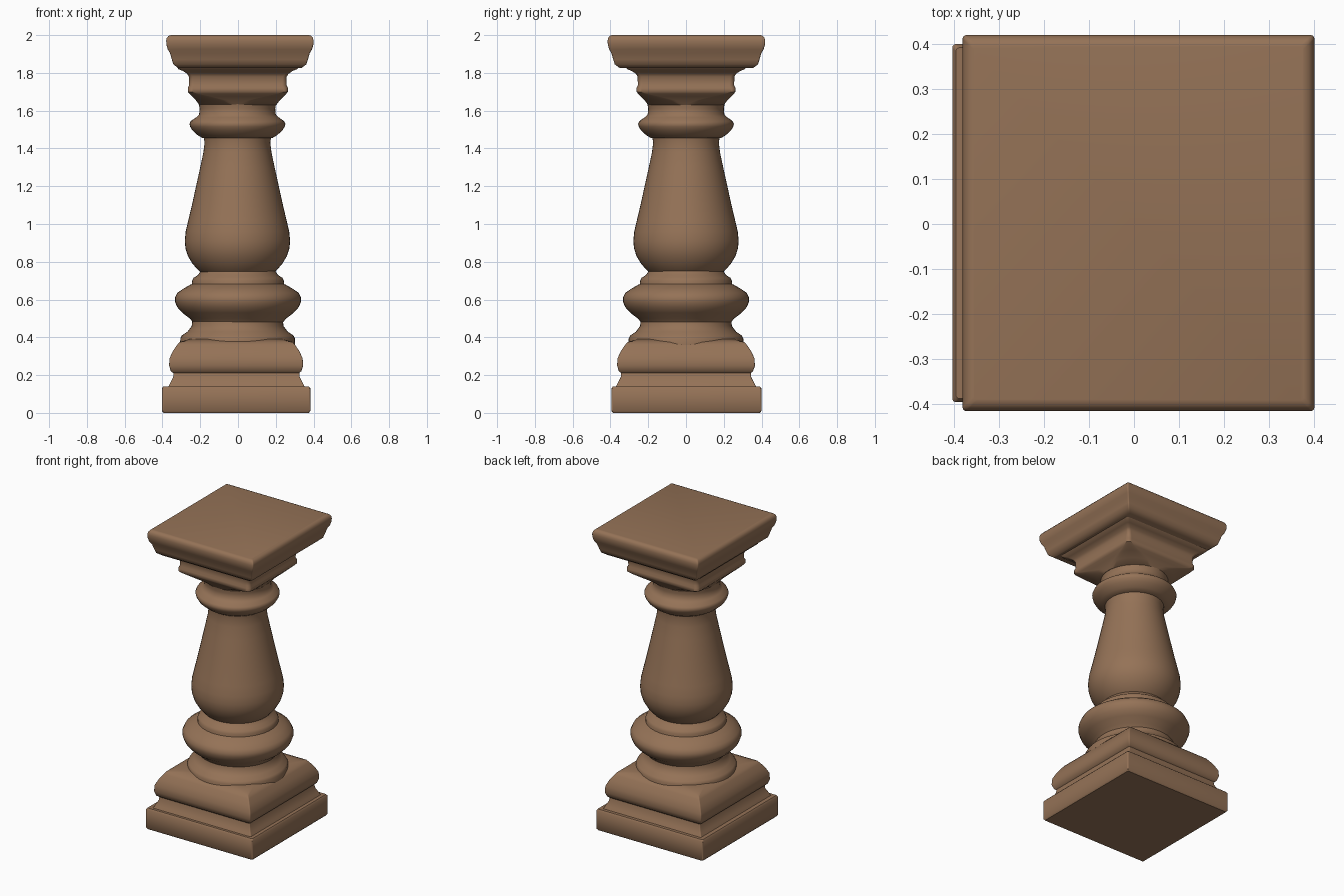
import bpy, bmesh
from math import sin, cos, pi, radians

cube = bpy.data.objects.get("Cube")
if cube:
    bpy.data.objects.remove(cube)

stone = bpy.data.materials.new("warm brown stone")
stone.use_nodes = True
stone.diffuse_color = (0.30, 0.17, 0.095, 1)
stone.node_tree.nodes["Principled BSDF"].inputs["Base Color"].default_value = stone.diffuse_color

SEG = 12  # segments per quarter turn


def section(half, extra, roundness):
    """Rounded square outline: roundness 1 is a circle, 0 a sharp square."""
    radius = half * max(roundness, 0.02)
    points = []
    for quarter in range(4):
        sx = 1 if quarter in (0, 3) else -1
        sy = 1 if quarter < 2 else -1
        for i in range(SEG + 1):
            a = (quarter + i / (SEG + 0.001)) * pi / 2
            x = sx * (half - radius) + radius * cos(a)
            y = sy * (half - radius) + radius * sin(a)
            points.append((x, y * (half + extra) / half))
    return points


def loft(name, rows, centre=(0, 0), extra=0.0, roundness=0.0, angle=40):
    """Skin a stack of (height, half width[, roundness]) outlines."""
    bm = bmesh.new()
    rings = []
    for z, half, *r in rows:
        outline = section(half, extra, r[0] if r else roundness)
        rings.append([bm.verts.new((x + centre[0], y + centre[1], z)) for x, y in outline])
    for low, high in zip(rings, rings[1:]):
        for i in range(len(low)):
            j = (i + 1) % len(low)
            bm.faces.new((low[i], low[j], high[j], high[i]))
    bm.faces.new(rings[0][::-1])
    bm.faces.new(rings[-1])
    bmesh.ops.remove_doubles(bm, verts=bm.verts, dist=0.0002)
    bmesh.ops.recalc_face_normals(bm, faces=bm.faces)
    mesh = bpy.data.meshes.new(name)
    bm.to_mesh(mesh)
    bm.free()
    mesh.materials.append(stone)
    obj = bpy.data.objects.new(name, mesh)
    bpy.context.collection.objects.link(obj)
    bpy.ops.object.select_all(action="DESELECT")
    obj.select_set(True)
    bpy.context.view_layer.objects.active = obj
    bpy.ops.object.shade_smooth_by_angle(angle=radians(angle))
    return obj


# Square foot block and the sloped step on it
loft("foot_block", [(0, .385), (.01, .393), (.13, .393), (.14, .385)], (-.01, .002), .004)
loft("foot_step", [(.13, .365), (.16, .35), (.19, .335), (.24, .33)], (-.008, 0), .01)

# Square cushion moulding
loft("base_cushion", [(.205, .325), (.22, .345), (.25, .355), (.29, .352), (.33, .333),
                      (.36, .312), (.375, .30), (.39, .25, .4)], (-.01, 0), .01)

# Round mouldings between base and shaft
loft("base_collar", [(.36, .305), (.395, .303), (.41, .295), (.43, .265), (.46, .243),
                     (.49, .24), (.51, .26)], (-.002, 0), roundness=1)
loft("base_torus", [(.475, .235), (.50, .255), (.53, .295), (.56, .322), (.59, .334),
                    (.61, .334), (.635, .322), (.66, .285), (.68, .25), (.69, .22)],
     roundness=1)
loft("shaft_collar", [(.67, .245), (.70, .243), (.715, .235), (.73, .212), (.75, .198)],
     roundness=1)

# Vase-shaped shaft
loft("shaft", [(.745, .195), (.76, .212), (.79, .238), (.83, .262), (.87, .275), (.91, .279),
               (.96, .274), (1.02, .26), (1.1, .241), (1.2, .219), (1.3, .197), (1.38, .18),
               (1.43, .174), (1.46, .178), (1.48, .2)], (-.003, 0), roundness=1)

# Ring and round neck
loft("neck_ring", [(1.455, .185), (1.47, .21), (1.495, .238), (1.515, .25), (1.53, .254),
                   (1.545, .247), (1.565, .218), (1.58, .203), (1.61, .2), (1.65, .207),
                   (1.69, .22)], (-.003, 0), roundness=1)

# Capital, turning from round to square
loft("capital", [(1.63, .204, 1), (1.655, .222, .75), (1.675, .242, .4), (1.69, .257, .18),
                 (1.70, .265, .1), (1.72, .265, .1), (1.735, .258, .1), (1.78, .259, .08),
                 (1.795, .268, .06), (1.81, .29, .05), (1.82, .315, .05), (1.84, .328, .05)],
     (-.001, 0), -.003)

# Square top slab
loft("top_slab", [(1.825, .325), (1.845, .352), (1.87, .36), (1.905, .37), (1.925, .382),
                  (1.95, .389), (1.97, .39), (1.985, .387), (1.996, .378), (2, .366)],
     (.01, .002), .027)
